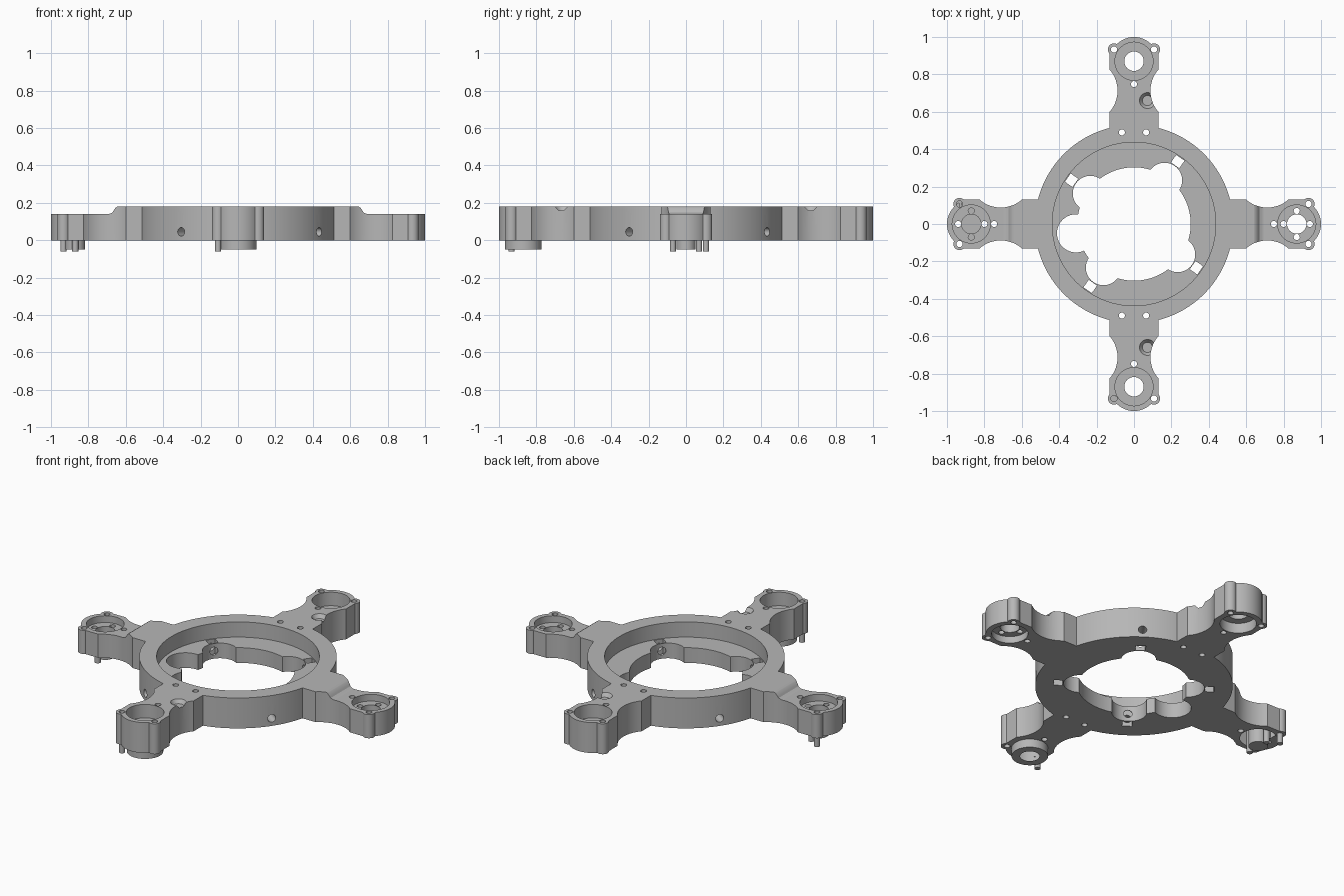
import bpy, bmesh
from math import sin, cos, pi, radians, sqrt, asin
from mathutils import Matrix, Vector

if "Cube" in bpy.data.objects:
    bpy.data.objects.remove(bpy.data.objects["Cube"], do_unlink=True)

HEIGHT, STEP = 0.18, 0.14      # full thickness, thickness of the lowered side heads
FLOOR = 0.09                   # floor of the central recess
HEAD = 0.87                    # distance of each arm head from the centre
EPS = 0.05

grey = bpy.data.materials.new("light_grey")
grey.use_nodes = True
grey.diffuse_color = (0.47, 0.47, 0.47, 1)
grey.node_tree.nodes["Principled BSDF"].inputs["Base Color"].default_value = (0.47, 0.47, 0.47, 1)


def to_object(bm, name, matrix=Matrix()):
    bmesh.ops.transform(bm, matrix=matrix, verts=bm.verts)
    bmesh.ops.recalc_face_normals(bm, faces=bm.faces)
    mesh = bpy.data.meshes.new(name)
    bm.to_mesh(mesh)
    bm.free()
    obj = bpy.data.objects.new(name, mesh)
    bpy.context.collection.objects.link(obj)
    return obj


def cylinder(name, x, y, r, z0, z1, sides=32, r_top=None, matrix=Matrix()):
    bm = bmesh.new()
    bmesh.ops.create_cone(bm, cap_ends=True, segments=sides, radius1=r,
                          radius2=r if r_top is None else r_top, depth=z1 - z0)
    return to_object(bm, name, matrix @ Matrix.Translation((x, y, (z0 + z1) / 2)))


def prism(name, points, depth, matrix=Matrix()):
    bm = bmesh.new()
    face = bm.faces.new([bm.verts.new((x, y, 0)) for x, y in points])
    new = bmesh.ops.extrude_face_region(bm, geom=[face])["geom"]
    bmesh.ops.translate(bm, vec=(0, 0, depth),
                        verts=[v for v in new if isinstance(v, bmesh.types.BMVert)])
    return to_object(bm, name, matrix)


def combine(target, tool, operation):
    mod = target.modifiers.new(operation, "BOOLEAN")
    mod.operation, mod.object, mod.solver = operation, tool, "EXACT"
    bpy.context.view_layer.objects.active = target
    bpy.ops.object.modifier_apply(modifier=mod.name)
    bpy.data.objects.remove(tool, do_unlink=True)


def add(tool):
    combine(body, tool, "UNION")


def cut(tool):
    combine(body, tool, "DIFFERENCE")


def turn(degrees):
    return Matrix.Rotation(radians(degrees), 4, "Z")


def arm_outline():
    # Waisted arm: straight root, concave arc on each side, straight head sides
    start, end, half, waist = 0.60, 0.825, 0.13, 0.088
    chord, sag = (end - start) / 2, half - waist
    radius = (chord ** 2 + sag ** 2) / (2 * sag)
    span = asin(chord / radius)
    side = [(0.46, half)]
    for i in range(17):
        a = -span + 2 * span * i / 16
        side.append(((start + end) / 2 + radius * sin(a), waist + radius - radius * cos(a)))
    side.append((0.92, half))
    return side + [(x, -y) for x, y in reversed(side)]


# Central ring blank
body = cylinder("four_arm_mounting_ring", 0, 0, 0.53, 0, HEIGHT, 96)

# Four arms with round heads and screw lugs
for angle in range(0, 360, 90):
    m = turn(angle)
    add(prism("arm", arm_outline(), HEIGHT, m))
    add(cylinder("arm_head", HEAD, 0, 0.13, 0, HEIGHT, 48, matrix=m))
    for side in (-1, 1):
        add(cylinder("screw_lug", 0.933, side * 0.107, 0.033, 0, HEIGHT, 24, matrix=m))

# Lowered tops of the two side arms, with a sloped step
step = [(0.645, HEIGHT), (0.655, 0.174), (0.672, 0.148), (0.69, STEP),
        (1.1, STEP), (1.1, 0.3), (0.645, 0.3)]
for angle in (0, 180):
    upright = Matrix.Translation((0, 0.3, 0)) @ Matrix.Rotation(pi / 2, 4, "X")
    cut(prism("step_cutter", step, 0.6, turn(angle) @ upright))

# Central recess and the lobed opening in its floor
cut(cylinder("recess_cutter", 0, 0, 0.437, FLOOR, HEIGHT + EPS, 96))
cut(cylinder("opening_cutter", 0, 0, 0.303, -EPS, HEIGHT, 96))
cut(cylinder("side_lobe_cutter", -0.31, -0.05, 0.102, -EPS, HEIGHT - 0.01, 40))
square = [(0.383, -0.027), (0.432, -0.027), (0.432, 0.027), (0.383, 0.027)]
for angle in range(55, 360, 90):
    m = turn(angle)
    cut(cylinder("lobe_cutter", 0.285, 0, 0.094, -EPS, HEIGHT - 0.02, 40, matrix=m))
    cut(prism("slot_cutter", square, 0.16, m @ Matrix.Translation((0, 0, -EPS))))
    # Radial set screw hole from the rim into the lobe
    radial = m @ Matrix.Translation((0, 0, 0.045)) @ Matrix.Rotation(pi / 2, 4, "Y")
    cut(cylinder("set_screw_cutter", 0, 0, 0.023, 0.33, 0.6, 20, matrix=radial))

# Bearing seats and holes in each head
for angle in range(0, 360, 90):
    m = turn(angle)
    stepped = angle % 180 == 0
    web_low, web_high = (0.04, 0.10) if stepped else (0.06, 0.10)
    cut(cylinder("upper_seat_cutter", HEAD, 0, 0.102, web_high, HEIGHT + EPS, 48, matrix=m))
    cut(cylinder("lower_seat_cutter", HEAD, 0, 0.098, -EPS, web_low, 48, matrix=m))
    cut(cylinder("shaft_cutter", HEAD, 0, 0.052, -EPS, HEIGHT + 0.1, 32, matrix=m))
    holes = [(0.933, 0.107), (0.933, -0.107), (0.748, 0)]
    if stepped:
        holes += [(HEAD + 0.07 * cos(k * pi / 2), 0.07 * sin(k * pi / 2)) for k in range(4)]
    else:
        holes += [(0.49, 0.065), (0.49, -0.065)]
    for x, y in holes:
        cut(cylinder("hole_cutter", x, y, 0.0165, -0.06, HEIGHT + 0.07, 16, matrix=m))

# Shallow tapered pockets on the front and back arms
for y in (-0.66, 0.66):
    cut(cylinder("pocket_cutter", 0.072, y, 0.027, HEIGHT - 0.022, HEIGHT + 0.002,
                 32, r_top=0.044))

# Finish
body.data.materials.clear()
body.data.materials.append(grey)
for poly in body.data.polygons:
    poly.material_index = 0
bpy.ops.object.select_all(action="DESELECT")
body.select_set(True)
bpy.context.view_layer.objects.active = body
bpy.ops.object.shade_smooth_by_angle(angle=radians(30))
